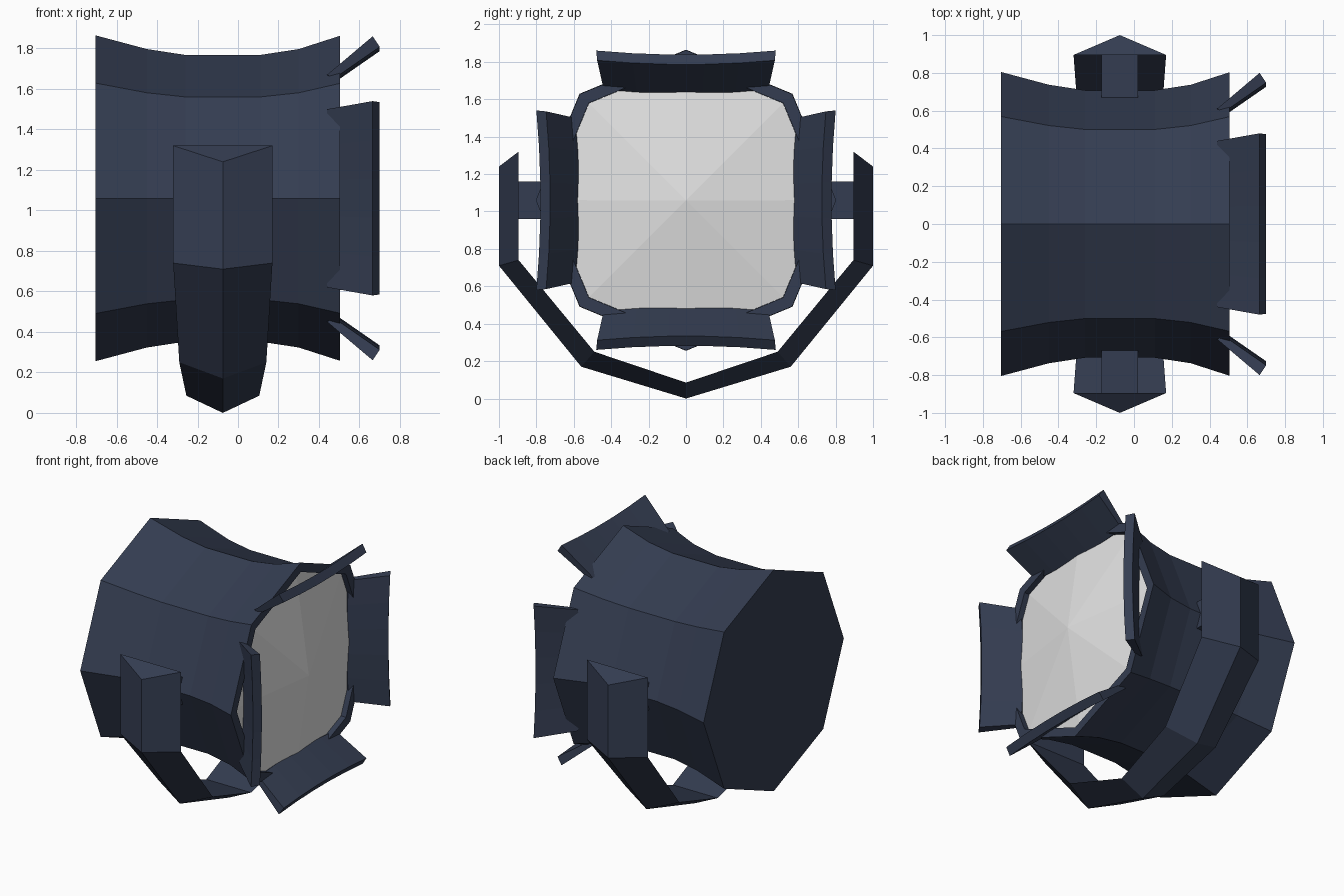
import bpy, bmesh
from math import cos, sin, pi

cube = bpy.data.objects.get("Cube")
if cube:
    bpy.data.objects.remove(cube, do_unlink=True)

AXIS_Z = 1.06   # height of the lamp axis
YOKE_X = -0.075  # centre of the yoke and pivots


def material(name, colour):
    m = bpy.data.materials.new(name)
    m.use_nodes = True
    m.diffuse_color = (*colour, 1)
    bsdf = m.node_tree.nodes["Principled BSDF"]
    bsdf.inputs["Base Color"].default_value = (*colour, 1)
    bsdf.inputs["Roughness"].default_value = 0.8
    return m


navy = material("dark navy metal", (0.034, 0.046, 0.082))
white = material("pale lens glass", (0.76, 0.76, 0.76))


def loft(name, sections, mat, cap_start=True, cap_end=True):
    """Skin a list of closed cross-sections into one object."""
    bm = bmesh.new()
    rings = [[bm.verts.new(p) for p in s] for s in sections]
    n = len(rings[0])
    for a, b in zip(rings, rings[1:]):
        for i in range(n):
            j = (i + 1) % n
            bm.faces.new((a[i], a[j], b[j], b[i]))
    if cap_start:
        bm.faces.new(rings[0])
    if cap_end:
        bm.faces.new(rings[-1])
    bmesh.ops.remove_doubles(bm, verts=bm.verts, dist=0.0005)
    bmesh.ops.recalc_face_normals(bm, faces=bm.faces)
    mesh = bpy.data.meshes.new(name)
    bm.to_mesh(mesh)
    bm.free()
    obj = bpy.data.objects.new(name, mesh)
    obj.data.materials.append(mat)
    bpy.context.collection.objects.link(obj)
    return obj


def octagon(x, r):
    return [(x, r * cos(k * pi / 4), AXIS_Z + r * sin(k * pi / 4)) for k in range(8)]


# Waisted eight-sided housing with a recessed front rim
profile = [(-0.705, 0.805), (-0.45, 0.737), (-0.26, 0.708), (0.11, 0.708),
           (0.3, 0.737), (0.505, 0.803), (0.505, 0.735), (0.44, 0.735)]
loft("housing", [octagon(x, r) for x, r in profile], navy)

# Shallow pointed lens, fanned from its centre
loft("lens", [octagon(0.45, 0.734), octagon(0.465, 0.734), octagon(0.57, 0.0001)],
     white, cap_end=False)

# Four flared barn doors, slightly bowed across their width
# each corner: x, radius at the door's ends, half width
door_corners = [(0.44, 0.61, 0.44), (0.475, 0.592, 0.44),
                (0.70, 0.748, 0.475), (0.665, 0.80, 0.48)]
for k, side in enumerate(("left", "top", "right", "bottom")):
    c, s = cos(k * pi / 2), sin(k * pi / 2)
    sections = []
    for t in (-1, -0.6, -0.2, 0.2, 0.6, 1):
        section = []
        for x, r, half in door_corners:
            rad, across = r - 0.022 * (1 - t * t), t * half
            section.append((x, c * rad - s * across, AXIS_Z + s * rad + c * across))
        sections.append(section)
    loft(side + "_barn_door", sections, navy)

# Yoke: triangular bar bent under the housing
# each station: inner y, inner z, outer y, outer z, half width
half_yoke = [(0.895, 1.32, 1.0, 1.24, 0.245), (0.895, 0.74, 1.0, 0.71, 0.245),
             (0.49, 0.25, 0.56, 0.17, 0.215), (0, 0.085, 0, 0, 0.18)]
stations = [(1, h) for h in half_yoke] + [(-1, h) for h in half_yoke[-2::-1]]
loft("yoke", [[(YOKE_X - w, m * yi, zi), (YOKE_X, m * yo, zo), (YOKE_X + w, m * yi, zi)]
              for m, (yi, zi, yo, zo, w) in stations], navy)

# Pivot blocks joining the yoke to the housing
for m, side in ((1, "left"), (-1, "right")):
    loft(side + "_pivot", [[(YOKE_X + a * 0.097, m * y, AXIS_Z + b * 0.1)
                            for a, b in ((-1, -1), (1, -1), (1, 1), (-1, 1))]
                           for y in (0.67, 0.9)], navy)
